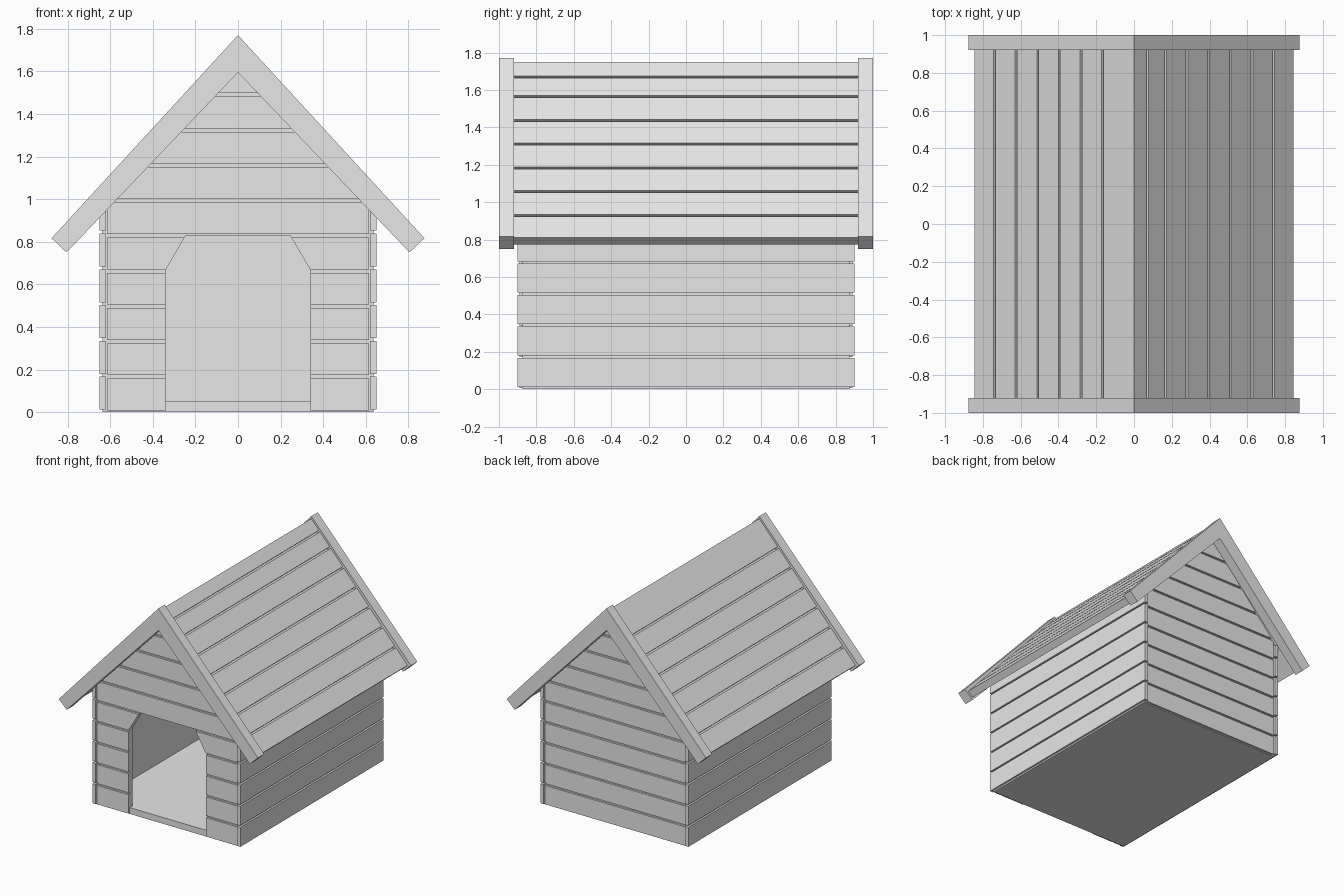
import bpy, bmesh
from mathutils import Vector

cube = bpy.data.objects.get("Cube")
if cube:
    bpy.data.objects.remove(cube, do_unlink=True)

grey = bpy.data.materials.new("plain grey")
grey.use_nodes = True
COLOUR = (0.8, 0.8, 0.8, 1)
grey.diffuse_color = COLOUR
grey.node_tree.nodes["Principled BSDF"].inputs["Base Color"].default_value = COLOUR


def prism(name, profile, y0, y1):
    """Extrude an x-z outline from y0 to y1."""
    bm = bmesh.new()
    face = bm.faces.new([bm.verts.new((x, y0, z)) for x, z in profile])
    out = bmesh.ops.extrude_face_region(bm, geom=[face])
    verts = [v for v in out["geom"] if isinstance(v, bmesh.types.BMVert)]
    bmesh.ops.translate(bm, verts=verts, vec=(0, y1 - y0, 0))
    bmesh.ops.recalc_face_normals(bm, faces=bm.faces)
    mesh = bpy.data.meshes.new(name)
    bm.to_mesh(mesh)
    bm.free()
    mesh.materials.append(grey)
    obj = bpy.data.objects.new(name, mesh)
    bpy.context.collection.objects.link(obj)
    return obj


def rect(x0, x1, z0, z1):
    return [(x0, z0), (x1, z0), (x1, z1), (x0, z1)]


def flip(profile, side):
    return [(side * x, z) for x, z in profile]


# Key sizes
HALF = 0.615          # half width of the end boards
CORE = 0.635          # half width of the inner shell
CORE_Y = 0.875
GABLE = 1.66          # top of the gable, just under the roof
SLOPE = 1.112
DOOR, DOOR_TOP, SHOULDER, LINTEL = 0.34, 0.245, 0.667, 0.83
ROOF = Vector((0, 1.75))
DOWN = Vector((0.669, -0.743))
OUT = Vector((0.743, 0.669))
ROOF_LEN = 1.264


def gable_x(z):
    return min(HALF, (GABLE - z) / SLOPE)


def door_x(z):
    f = max(0, (z - SHOULDER) / (LINTEL - SHOULDER))
    return DOOR + (DOOR_TOP - DOOR) * f


# Floor and shell
prism("floor", rect(-CORE, CORE, 0, 0.05), -CORE_Y, CORE_Y)
for side, label in ((1, "left"), (-1, "right")):
    prism(label + "_inner_wall", flip(rect(0.6, CORE, 0.05, 0.95), side), -CORE_Y, CORE_Y)
eave = GABLE - CORE * SLOPE
prism("back_inner_wall", [(-CORE, 0), (CORE, 0), (CORE, eave), (0, GABLE), (-CORE, eave)],
      0.84, CORE_Y)
half = [(DOOR, 0), (CORE, 0), (CORE, eave), (0, GABLE), (0, LINTEL),
        (DOOR_TOP, LINTEL), (DOOR, SHOULDER)]
for side, label in ((1, "left"), (-1, "right")):
    prism("front_inner_wall_" + label, flip(half, side), -CORE_Y, -0.84)

# End boards, cut to the gable and around the doorway
for i in range(10):
    z0 = 0.008 + 0.1655 * i
    z1 = min(z0 + 0.15, GABLE - 0.01)
    bend = min(max(z0, GABLE - HALF * SLOPE), z1)
    right = [(gable_x(z0), z0), (gable_x(bend), bend), (gable_x(z1), z1)]
    if bend in (z0, z1):
        del right[1]
    whole = right + [(-x, z) for x, z in reversed(right)]
    prism(f"back_board_{i}", whole, CORE_Y - 0.005, 0.89)
    if z0 > LINTEL - 0.01:
        prism(f"front_board_{i}", whole, -0.89, -CORE_Y + 0.005)
    else:
        part = right + [(door_x(z1), z1), (door_x(z0), z0)]
        for side, label in ((1, "left"), (-1, "right")):
            prism(f"front_board_{label}_{i}", flip(part, side), -0.89, -CORE_Y + 0.005)

# Side boards
for i in range(6):
    z0 = 0.012 + 0.168 * i
    z1 = min(z0 + 0.155, 0.95)
    for side, label in ((1, "left"), (-1, "right")):
        prism(f"{label}_side_board_{i}", flip(rect(0.62, 0.65, z0, z1), side), -0.9, 0.9)


def roof_strip(name, s0, s1, t0, t1, side):
    """Strip along the slope from s0 to s1, between depths t0 and t1."""
    pts = []
    for s, t in ((s0, t0), (s1, t0), (s1, t1), (s0, t1)):
        s = max(s, t * OUT.x / DOWN.x)
        p = ROOF + DOWN * s - OUT * t
        pts.append((side * p.x, p.y))
    prism(name, pts, -0.925, 0.925)


# Roof planks on a backing sheet
for side, label in ((1, "left"), (-1, "right")):
    cuts = [0.249 + 0.171 * k for k in range(6)]
    if side == 1:
        cuts.insert(0, 0.107)
    starts = [0] + [c + 0.007 for c in cuts]
    ends = [c - 0.007 for c in cuts] + [ROOF_LEN]
    for k, (a, b) in enumerate(zip(starts, ends)):
        roof_strip(f"{label}_roof_plank_{k}", a, b, 0, 0.03, side)
    roof_strip(label + "_roof_backing", 0, ROOF_LEN, 0.03, 0.055, side)

# Gable trim
trim = [(0, 1.77), (0.875, 0.817), (0.805, 0.75), (0, 1.595)]
for side, label in ((1, "left"), (-1, "right")):
    prism("front_trim_" + label, flip(trim, side), -1, -0.92)
    prism("back_trim_" + label, flip(trim, side), 0.92, 1)
